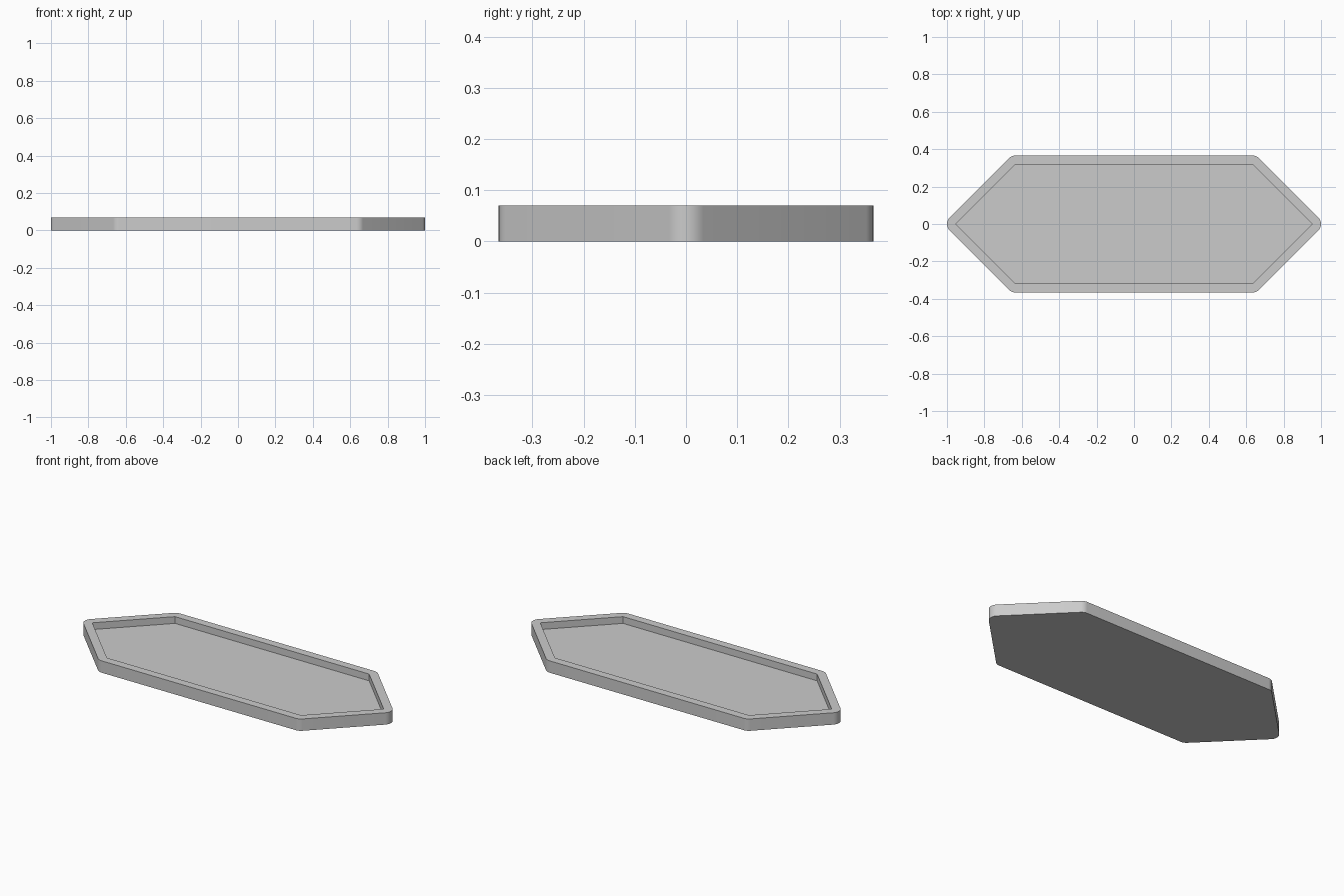
import bpy, bmesh
from math import cos, sin, radians

cube = bpy.data.objects.get("Cube")
if cube:
    bpy.data.objects.remove(cube)

HEIGHT, FLOOR, RIM, STEPS = 0.07, 0.03, 0.048, 8

grey = bpy.data.materials.new("light grey")
grey.use_nodes = True
grey.diffuse_color = (0.6, 0.6, 0.6, 1)
grey.node_tree.nodes["Principled BSDF"].inputs["Base Color"].default_value = (0.6, 0.6, 0.6, 1)

# Pocket corners, each with the direction range of the rounded rim around it
corners = [(0.952, 0, -45, 45), (0.634, 0.318, 45, 90), (-0.634, 0.318, 90, 135),
           (-0.952, 0, 135, 225), (-0.634, -0.318, 225, 270), (0.634, -0.318, 270, 315)]

bm = bmesh.new()


def corner_arc(x, y, start, end, z):
    angles = [radians(start + (end - start) * i / STEPS) for i in range(STEPS + 1)]
    return [bm.verts.new((x + RIM * cos(a), y + RIM * sin(a), z)) for a in angles]


def walls(lower, upper):
    for i in range(len(lower)):
        j = (i + 1) % len(lower)
        bm.faces.new((lower[i], lower[j], upper[j], upper[i]))


bottom_arcs = [corner_arc(*c, 0) for c in corners]
top_arcs = [corner_arc(*c, HEIGHT) for c in corners]
pocket_top = [bm.verts.new((c[0], c[1], HEIGHT)) for c in corners]
pocket_floor = [bm.verts.new((c[0], c[1], FLOOR)) for c in corners]

# Underside, outer wall, pocket wall and pocket floor
bottom = sum(bottom_arcs, [])
bm.faces.new(bottom[::-1])
walls(bottom, sum(top_arcs, []))
walls(pocket_top, pocket_floor)
bm.faces.new(pocket_floor)

# Flat rim: a fan at each corner and a strip along each side
for i, arc in enumerate(top_arcs):
    j = (i + 1) % len(top_arcs)
    for a, b in zip(arc, arc[1:]):
        bm.faces.new((pocket_top[i], a, b))
    bm.faces.new((pocket_top[i], arc[-1], top_arcs[j][0], pocket_top[j]))

bmesh.ops.recalc_face_normals(bm, faces=bm.faces)
mesh = bpy.data.meshes.new("hexagonal_tray")
bm.to_mesh(mesh)
bm.free()
mesh.materials.append(grey)

tray = bpy.data.objects.new("hexagonal_tray", mesh)
bpy.context.collection.objects.link(tray)
bpy.context.view_layer.objects.active = tray
tray.select_set(True)
bpy.ops.object.shade_smooth_by_angle(angle=radians(30))
